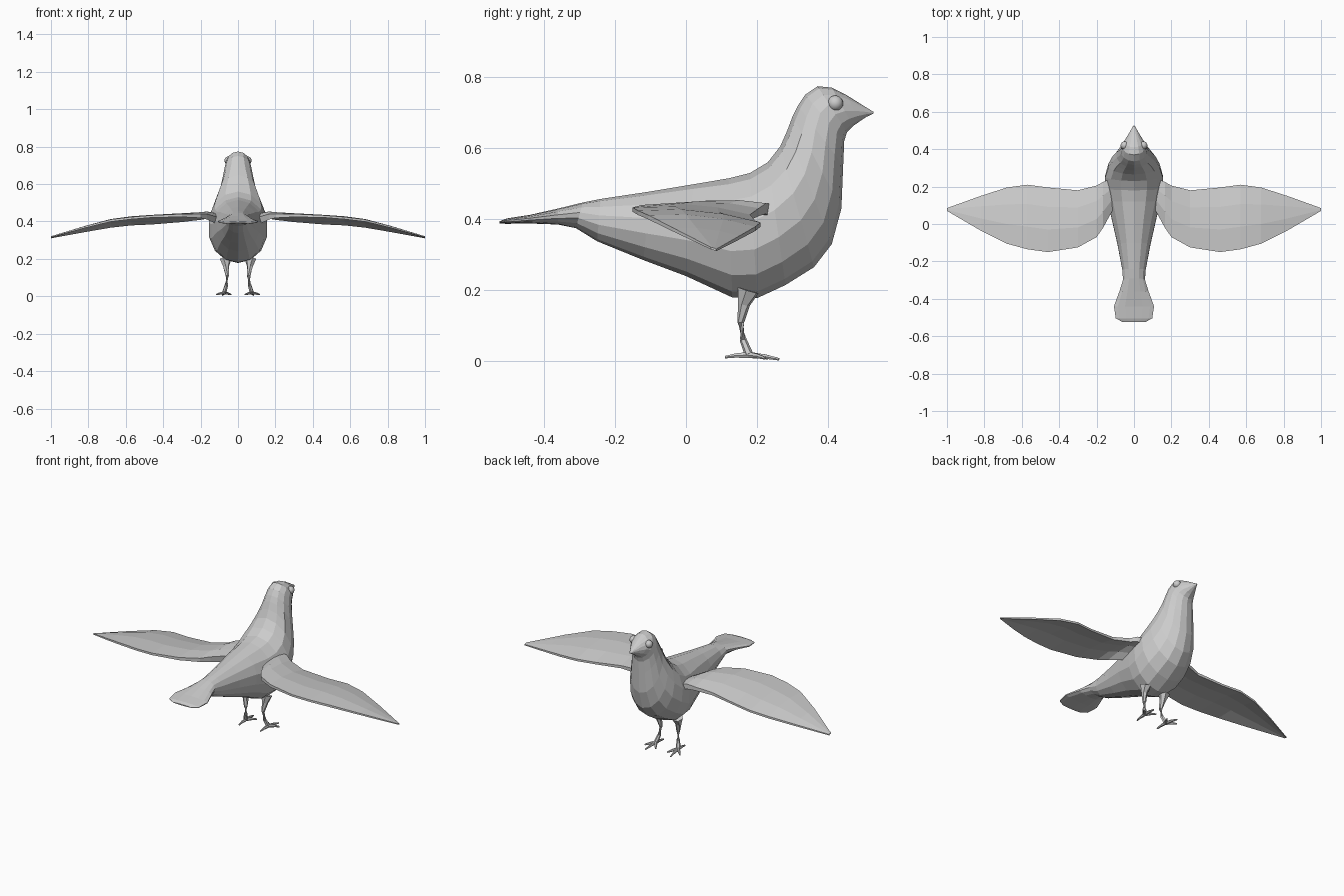
import bpy, bmesh
from math import sin, cos, pi
from mathutils import Vector

old = bpy.data.objects.get("Cube")
if old:
    bpy.data.objects.remove(old, do_unlink=True)

grey = bpy.data.materials.new("light grey")
grey.use_nodes = True
grey.diffuse_color = (0.6, 0.6, 0.6, 1)
grey.node_tree.nodes["Principled BSDF"].inputs["Base Color"].default_value = (0.6, 0.6, 0.6, 1)


def finish(name, bm):
    bmesh.ops.recalc_face_normals(bm, faces=bm.faces[:])
    mesh = bpy.data.meshes.new(name)
    bm.to_mesh(mesh)
    bm.free()
    mesh.materials.append(grey)
    obj = bpy.data.objects.new(name, mesh)
    bpy.context.collection.objects.link(obj)
    return obj


def loft(name, rings):
    """Skin a list of closed rings and cap both ends."""
    bm = bmesh.new()
    loops = [[bm.verts.new(p) for p in ring] for ring in rings]
    n = len(loops[0])
    for a, b in zip(loops, loops[1:]):
        for i in range(n):
            j = (i + 1) % n
            bm.faces.new((a[i], a[j], b[j], b[i]))
    bm.faces.new(loops[0])
    bm.faces.new(loops[-1])
    return finish(name, bm)


def tube(name, points, radii, sides=6):
    pts = [Vector(p) for p in points]
    rings = []
    for i, p in enumerate(pts):
        d = pts[min(i + 1, len(pts) - 1)] - pts[max(i - 1, 0)]
        q = d.to_track_quat('Z', 'Y')
        rings.append([p + q @ Vector((radii[i] * cos(2 * pi * k / sides),
                                      radii[i] * sin(2 * pi * k / sides), 0))
                      for k in range(sides)])
    return loft(name, rings)


# Body, tail, neck, head and beak: back y, back z, belly y, belly z, half width
body = [
    (-.525, .394, -.525, .388, .06), (-.505, .402, -.505, .387, .10),
    (-.44, .412, -.44, .388, .11), (-.36, .43, -.36, .385, .08),
    (-.29, .447, -.31, .375, .06), (-.24, .457, -.25, .338, .064),
    (-.10, .478, -.12, .285, .09), (.02, .498, 0, .24, .118),
    (.12, .515, .13, .18, .145), (.18, .53, .20, .178, .158),
    (.23, .56, .28, .215, .158), (.265, .605, .36, .265, .14),
    (.285, .65, .41, .33, .118), (.30, .69, .437, .43, .095),
    (.315, .72, .442, .55, .08), (.335, .75, .445, .62, .071),
    (.37, .774, .453, .645, .064), (.41, .77, .47, .662, .052),
    (.45, .75, .49, .676, .034), (.49, .725, .508, .688, .018),
    (.527, .702, .527, .697, .003),
]


def body_ring(ty, tz, by, bz, w, sides=14):
    ring = []
    for k in range(sides):
        a = 2 * pi * k / sides
        h = (1 + cos(a)) / 2
        ring.append((w * sin(a), by + (ty - by) * h, bz + (tz - bz) * h))
    return ring


loft("body", [body_ring(*r) for r in body])

# Wing stations: x, leading y, leading z, trailing y, trailing z, thickness
wing = [
    (.10, .25, .42, .10, .40, .04), (.165, .225, .43, -.02, .425, .03),
    (.20, .205, .42, -.07, .43, .022), (.30, .18, .405, -.125, .432, .016),
    (.46, .195, .39, -.15, .427, .012), (.57, .21, .385, -.135, .418, .012),
    (.68, .195, .373, -.105, .405, .012), (.82, .15, .348, -.035, .37, .01),
    (1.0, .085, .313, .07, .318, .006),
]


def wing_ring(side, x, ly, lz, ty, tz, thick):
    camber = 0.05 * (ly - ty)
    top = []
    for t in (0, .3, .65, 1):
        top.append(Vector((side * x, ly + (ty - ly) * t,
                           lz + (tz - lz) * t + camber * sin(pi * t) + thick / 2)))
    return top + [p - Vector((0, 0, thick)) for p in reversed(top)]


toes = {"middle_toe": (.082, .262, .006), "outer_toe": (.116, .222, .009),
        "inner_toe": (.038, .23, .009), "back_toe": (.07, .11, .012)}

for label, s in (("left", 1), ("right", -1)):
    loft(label + "_wing", [wing_ring(s, *w) for w in wing])

    # Leg and toes
    tube(label + "_leg",
         [(s * .066, .175, .20), (s * .064, .163, .16), (s * .057, .154, .11),
          (s * .062, .161, .06), (s * .073, .177, .02)],
         [.032, .017, .01, .01, .012])
    ankle = Vector((s * .073, .178, .018))
    for toe, (x, y, z) in toes.items():
        tip = Vector((s * x, y, z))
        knuckle = ankle.lerp(tip, .55) + Vector((0, 0, .002))
        tube(label + "_" + toe, [ankle, knuckle, tip], [.01, .007, .004])

    # Eye
    bm = bmesh.new()
    bmesh.ops.create_uvsphere(bm, u_segments=16, v_segments=10, radius=.022)
    bmesh.ops.translate(bm, vec=(s * .05, .42, .726), verts=bm.verts[:])
    eye = finish(label + "_eye", bm)
    for p in eye.data.polygons:
        p.use_smooth = True
